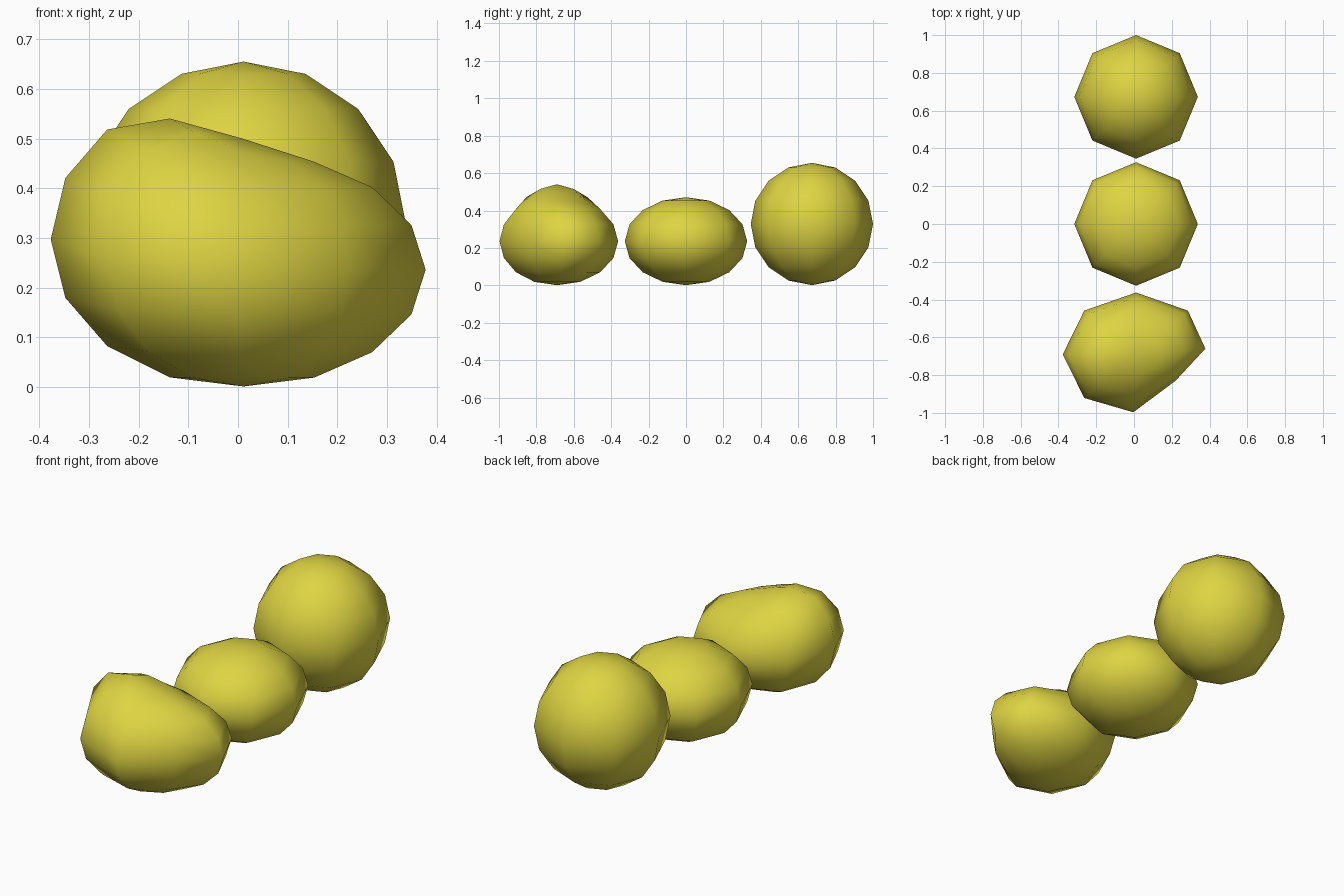
import bpy
from mathutils import Vector

if "Cube" in bpy.data.objects:
    bpy.data.objects.remove(bpy.data.objects["Cube"])

# Single flat colour
yellow = bpy.data.materials.new("mustard yellow")
yellow.diffuse_color = (0.73, 0.66, 0.055, 1.0)
yellow.use_nodes = True
yellow.node_tree.nodes["Principled BSDF"].inputs["Base Color"].default_value = yellow.diffuse_color


def ball(name, centre, radii):
    """Low-poly smooth ball: 8 segments, 8 rings."""
    bpy.ops.mesh.primitive_uv_sphere_add(segments=8, ring_count=8, radius=1)
    ob = bpy.context.object
    ob.name = name
    for v in ob.data.vertices:
        v.co = Vector(c + r * p for c, r, p in zip(centre, radii, v.co))
    ob.data.materials.append(yellow)
    for p in ob.data.polygons:
        p.use_smooth = True
    return ob


def soft_move(ob, pulls, reach=0.417):
    """Pull the surface at given points with a smooth falloff."""
    start = [v.co.copy() for v in ob.data.vertices]
    for point, move in pulls:
        for v, co in zip(ob.data.vertices, start):
            t = max(0.0, 1 - (co - Vector(point)).length / reach)
            v.co += Vector(move) * (3 * t * t - 2 * t ** 3)


X = 0.011
# Round ball at the back, squashed ball in the middle
ball("round_ball", (X, 0.673, 0.328), (0.327, 0.327, 0.327))
ball("squashed_ball", (X, 0.0, 0.236), (0.327, 0.327, 0.235))

# Lumpy ball at the front: raised on the left, dented at the front right
lump = ball("lumpy_ball", (X, -0.69, 0.236), (0.388, 0.327, 0.235))
soft_move(lump, [
    ((-0.263, -0.69, 0.402), (0, 0, 0.116)),
    ((0.285, -0.921, 0.236), (-0.065, 0.092, 0)),
])
